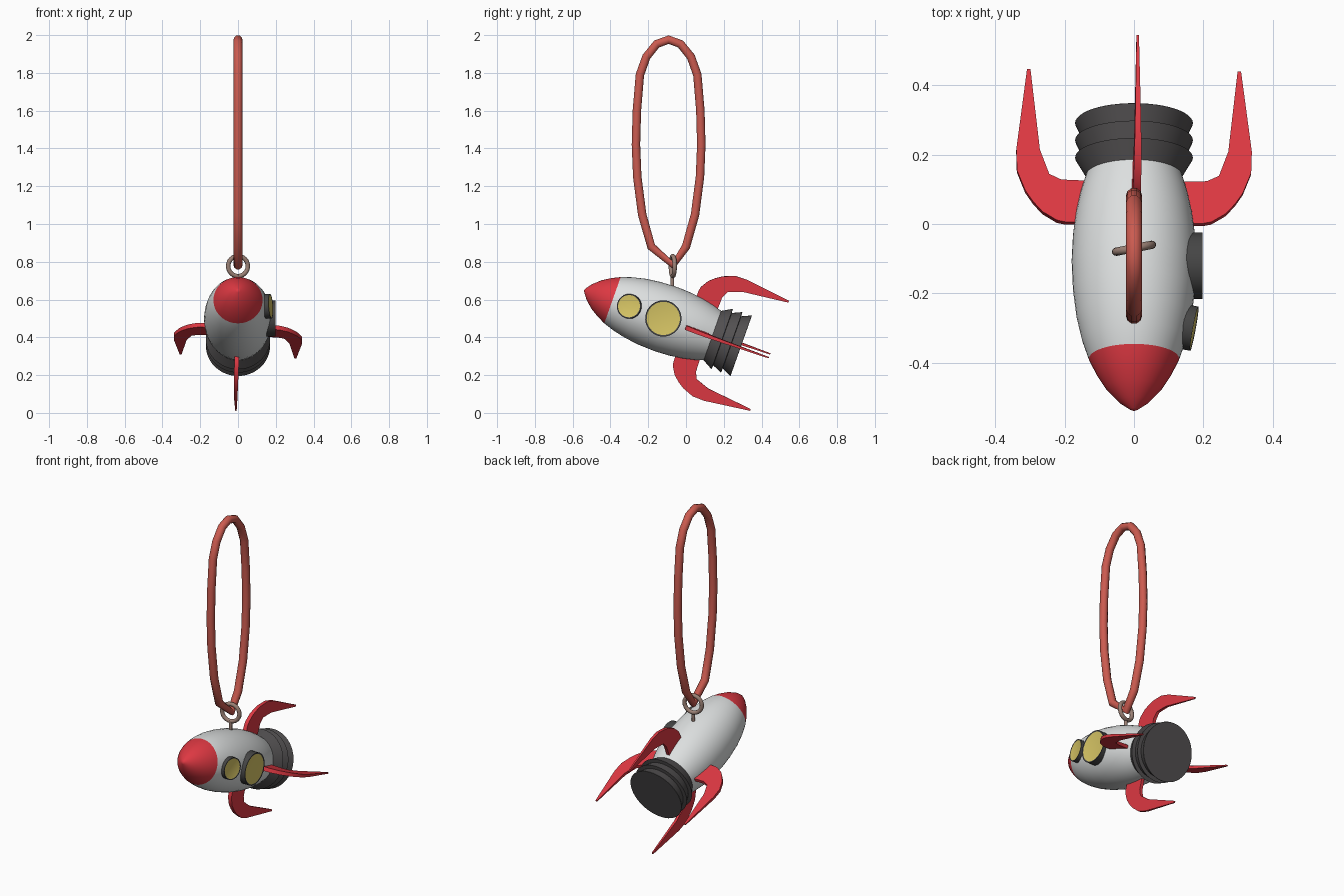
import bpy, bmesh, math
from mathutils import Matrix, Vector

if "Cube" in bpy.data.objects:
    bpy.data.objects.remove(bpy.data.objects["Cube"])

TILT = math.radians(-19.5)
# rocket frame: origin at nose tip, local y runs to the tail
FRAME = Matrix.Translation((0, -0.54, 0.65)) @ Matrix.Rotation(TILT, 4, 'X')


def material(name, rgb):
    m = bpy.data.materials.new(name)
    m.diffuse_color = (*rgb, 1)
    m.use_nodes = True
    m.node_tree.nodes["Principled BSDF"].inputs["Base Color"].default_value = m.diffuse_color
    return m


RED = material("red paint", (0.73, 0.04, 0.055))
WHITE = material("white paint", (0.72, 0.74, 0.74))
DARK = material("dark grey", (0.085, 0.08, 0.082))
RIM = material("window rim grey", (0.06, 0.06, 0.06))
YELLOW = material("yellow glass", (0.68, 0.56, 0.13))
CORD = material("cord red", (0.60, 0.105, 0.08))
METAL = material("hook metal", (0.33, 0.22, 0.18))


def finish(name, bm, mats, matrix=Matrix(), smooth=35):
    bmesh.ops.recalc_face_normals(bm, faces=bm.faces)
    me = bpy.data.meshes.new(name)
    bm.to_mesh(me)
    bm.free()
    me.transform(matrix)
    ob = bpy.data.objects.new(name, me)
    bpy.context.collection.objects.link(ob)
    for m in mats:
        me.materials.append(m)
    if smooth:
        bpy.ops.object.select_all(action='DESELECT')
        ob.select_set(True)
        bpy.context.view_layer.objects.active = ob
        bpy.ops.object.shade_smooth_by_angle(angle=math.radians(smooth))
    return ob


def lathe(profile, n=48):
    """Spin (s, r) points around local y, closing both ends."""
    bm = bmesh.new()
    rings = []
    for s, r in profile:
        if r == 0:
            rings.append([bm.verts.new((0, s, 0))] * n)
        else:
            rings.append([bm.verts.new((r * math.cos(2 * math.pi * i / n), s,
                                        r * math.sin(2 * math.pi * i / n))) for i in range(n)])
    for a, b in zip(rings, rings[1:]):
        for i in range(n):
            j = (i + 1) % n
            bm.faces.new(list(dict.fromkeys((a[i], a[j], b[j], b[i]))))
    for ring in (rings[0], rings[-1]):
        if len(set(ring)) > 1:
            bm.faces.new(ring)
    return bm


# hull, with the nose coloured by position along the axis
hull = [(0, 0), (0.006, 0.012), (0.03, 0.044), (0.07, 0.08), (0.115, 0.108), (0.16, 0.13),
        (0.22, 0.15), (0.29, 0.166), (0.37, 0.176), (0.46, 0.18), (0.54, 0.176),
        (0.61, 0.167), (0.67, 0.154), (0.73, 0.136)]
bm = lathe(hull)
for f in bm.faces:
    f.material_index = 0 if f.calc_center_median().y > 0.16 else 1
finish("hull", bm, [WHITE, RED], FRAME, 40)

# nozzle of three flared rings
nozzle = [(0.715, 0.135)]
for k in range(3):
    s = 0.776 + 0.053 * k
    nozzle += [(s, 0.17), (s + 0.002, 0.147)]
nozzle[-1] = (0.883, 0.169)
finish("nozzle", lathe(nozzle), [DARK], FRAME, 30)

# four swept fins (s, r), thinning toward the tip
outline = [(0.573, 0.13), (0.573, 0.20), (0.578, 0.223), (0.604, 0.265), (0.635, 0.292),
           (0.668, 0.314), (0.73, 0.338), (0.795, 0.34), (1.042, 0.309),
           (1.042, 0.299), (0.795, 0.272), (0.753, 0.265), (0.72, 0.245), (0.703, 0.21),
           (0.70, 0.12)]
for k, side in enumerate(("top", "right", "bottom", "left")):
    bm = bmesh.new()
    layers = []
    for sign in (-1, 1):
        layers.append([bm.verts.new((sign * (0.012 - 0.018 * (s - 0.573)), s, r))
                       for s, r in outline])
    a, b = layers
    n = len(outline)
    caps = [bm.faces.new(a), bm.faces.new(b[::-1])]
    for i in range(n):
        bm.faces.new((a[i], a[(i + 1) % n], b[(i + 1) % n], b[i]))
    bmesh.ops.triangulate(bm, faces=caps)
    roll = Matrix.Rotation(math.radians(2 + 90 * k), 4, 'Y')
    finish(side + "_fin", bm, [RED], FRAME @ roll, 30)


# portholes on the right side: drum with an inset glass face
def porthole(name, centre, radius, rim, yaw, depth=0.06):
    bm = bmesh.new()
    bmesh.ops.create_cone(bm, cap_ends=True, segments=32, radius1=radius, radius2=radius,
                          depth=depth)
    bmesh.ops.translate(bm, verts=bm.verts, vec=(0, 0, -depth / 2))
    bm.normal_update()
    front = max(bm.faces, key=lambda f: f.calc_center_median().z)
    bmesh.ops.inset_region(bm, faces=[front], thickness=rim, depth=-0.002)
    front.material_index = 1
    local = FRAME.inverted() @ Vector(centre)
    m = (FRAME @ Matrix.Translation(local) @ Matrix.Rotation(math.radians(yaw), 4, 'Z')
         @ Matrix.Rotation(math.pi / 2, 4, 'Y'))
    finish(name, bm, [RIM, YELLOW], m, 30)


porthole("large_porthole", (0.198, -0.12, 0.50), 0.096, 0.008, 0)
porthole("small_porthole", (0.174, -0.302, 0.565), 0.065, 0.006, -11)


# tubes along paths: hanging cord and metal eyelet
def tube(name, points, radius, mat, cyclic, resolution=3):
    cu = bpy.data.curves.new(name, 'CURVE')
    cu.dimensions = '3D'
    cu.bevel_depth = radius
    cu.bevel_resolution = resolution
    cu.use_fill_caps = True
    sp = cu.splines.new('POLY')
    sp.points.add(len(points) - 1)
    for p, co in zip(sp.points, points):
        p.co = (*co, 1)
    sp.use_cyclic_u = cyclic
    cu.materials.append(mat)
    ob = bpy.data.objects.new(name, cu)
    bpy.context.collection.objects.link(ob)
    bpy.ops.object.select_all(action='DESELECT')
    ob.select_set(True)
    bpy.context.view_layer.objects.active = ob
    bpy.ops.object.convert(target='MESH')
    bpy.ops.object.shade_smooth_by_angle(angle=math.radians(50))


# cord centreline as (half width, z) mirrored about the loop centre
half = [(0.063, 1.953), (0.118, 1.885), (0.152, 1.79), (0.168, 1.6), (0.173, 1.42),
        (0.166, 1.25), (0.14, 1.05), (0.092, 0.88)]
path = [(0, -0.092, 1.976)] + [(0, -0.092 + w, z) for w, z in half]
path += [(0, -0.068, 0.782)] + [(0, -0.092 - w, z) for w, z in half[::-1]]
tube("hanging_cord", path, 0.0235, CORD, True)

# eyelet ring and its stem
yaw = math.radians(11)
ring = []
for i in range(24):
    t = 2 * math.pi * i / 24
    w = 0.053 * math.cos(t)
    ring.append((w * math.cos(yaw), -0.07 + w * math.sin(yaw), 0.777 + 0.053 * math.sin(t)))
tube("eyelet_ring", ring, 0.012, METAL, True)
tube("eyelet_stem", [(0, -0.073, 0.62), (0, -0.072, 0.73)], 0.01, METAL, False)
